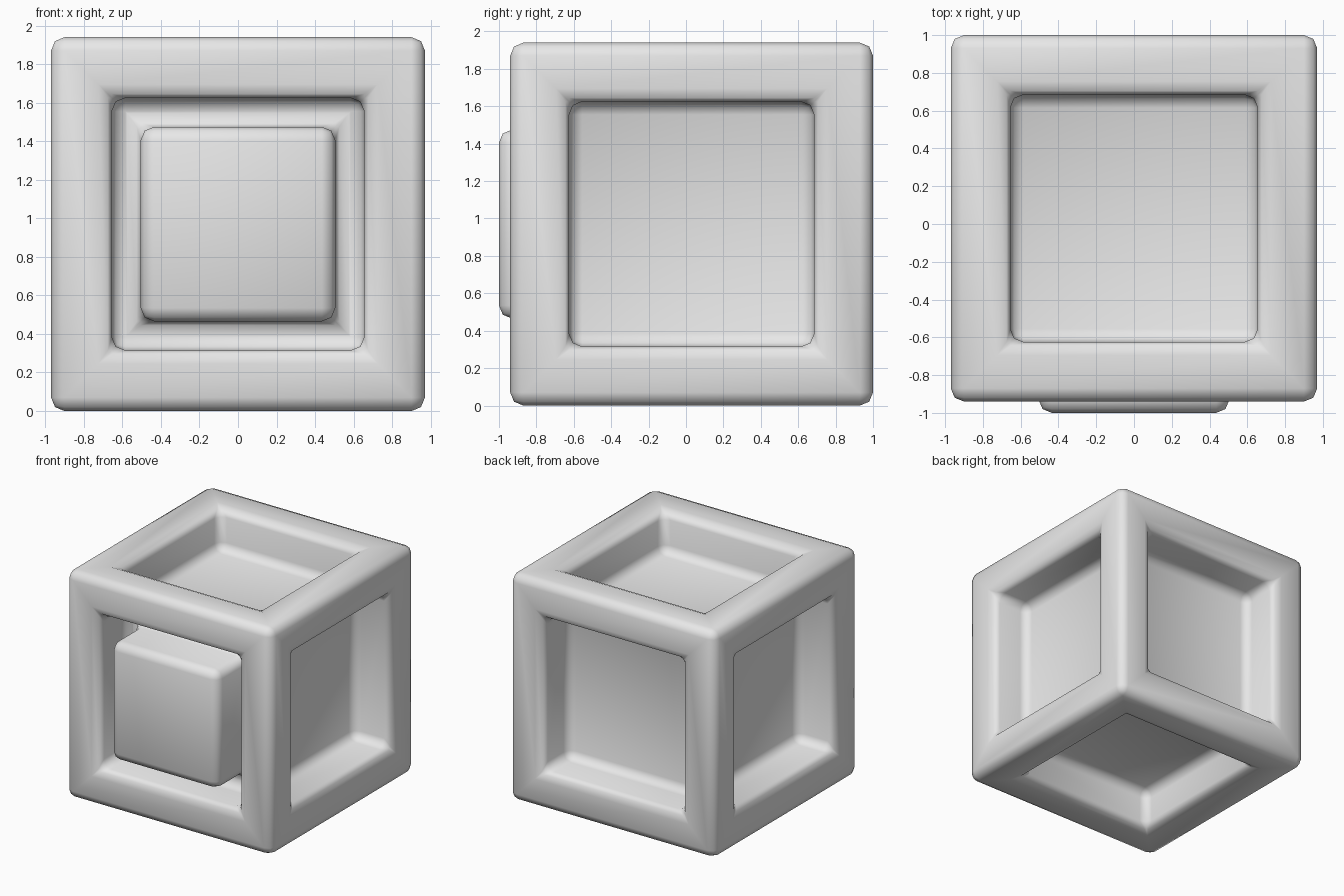
import bpy
import bmesh
import math
from mathutils import Vector

if "Cube" in bpy.data.objects:
    bpy.data.objects.remove(bpy.data.objects["Cube"], do_unlink=True)

HALF = 0.97        # half size of the outer frame
BAR = 0.315        # width of the frame bars
RECESS = 0.355     # depth of each recessed panel
BLOCK_GAP = 0.15   # margin between the recess wall and the front block
BLOCK_FRONT = -1.03
BEVEL = 0.07


def inset(bm, face, width):
    """Inset one face; the face itself becomes the inner one."""
    bmesh.ops.inset_individual(bm, faces=[face], thickness=width, use_even_offset=True)


def push(bm, face, offset):
    """Extrude one face along its normal and return the moved face."""
    normal = face.normal.copy()
    moved = bmesh.ops.extrude_discrete_faces(bm, faces=[face])["faces"][0]
    bmesh.ops.translate(bm, verts=moved.verts[:], vec=normal * offset)
    moved.normal_update()
    return moved


bm = bmesh.new()
bmesh.ops.create_cube(bm, size=2 * HALF)
bm.normal_update()

# Recessed panel on every side
panels = []
for face in list(bm.faces):
    inset(bm, face, BAR)
    face.normal_update()
    panels.append(push(bm, face, -RECESS))

# Block standing out of the front panel
front = min(panels, key=lambda f: f.normal.y)
inset(bm, front, BLOCK_GAP)
front.normal_update()
push(bm, front, front.calc_center_median().y - BLOCK_FRONT)

# Rounded edges everywhere except across flat areas
bmesh.ops.recalc_face_normals(bm, faces=bm.faces[:])
sharp = [e for e in bm.edges if e.calc_face_angle(0) > math.radians(30)]
bmesh.ops.bevel(bm, geom=sharp, offset=BEVEL, segments=2, profile=0.5,
                affect='EDGES', clamp_overlap=True)
bmesh.ops.recalc_face_normals(bm, faces=bm.faces[:])
bmesh.ops.translate(bm, verts=bm.verts[:], vec=Vector((0, 0.03, HALF)))

mesh = bpy.data.meshes.new("framed_cube")
bm.to_mesh(mesh)
bm.free()
cube = bpy.data.objects.new("framed_cube", mesh)
bpy.context.collection.objects.link(cube)

# Single light grey material
grey = bpy.data.materials.new("light_grey")
grey.use_nodes = True
grey.diffuse_color = (0.8, 0.8, 0.8, 1)
grey.node_tree.nodes["Principled BSDF"].inputs["Base Color"].default_value = (0.8, 0.8, 0.8, 1)
mesh.materials.append(grey)

bpy.ops.object.select_all(action='DESELECT')
cube.select_set(True)
bpy.context.view_layer.objects.active = cube
bpy.ops.object.shade_smooth_by_angle(angle=math.radians(60))
